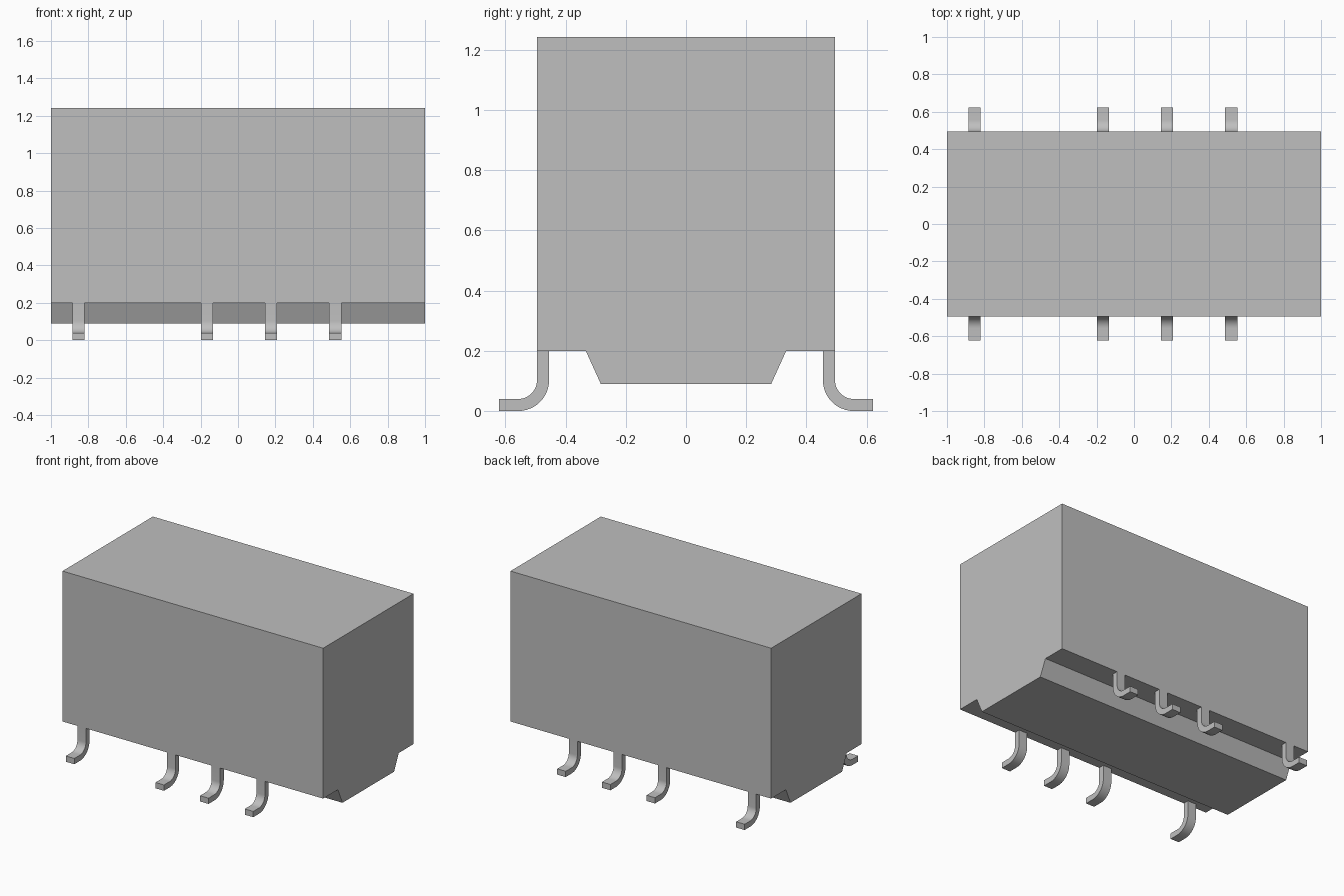
import bpy
import bmesh
import math

cube = bpy.data.objects.get("Cube")
if cube:
    bpy.data.objects.remove(cube, do_unlink=True)

# One flat grey for the whole model
GREY = (0.52, 0.52, 0.52, 1)
grey = bpy.data.materials.new("light grey")
grey.use_nodes = True
grey.diffuse_color = GREY
grey.node_tree.nodes["Principled BSDF"].inputs["Base Color"].default_value = GREY


def extrude_profile(name, profile, x_mid, width):
    """Extrude a closed (y, z) profile along x."""
    bm = bmesh.new()
    face = bm.faces.new([bm.verts.new((x_mid - width / 2, y, z)) for y, z in profile])
    side = bmesh.ops.extrude_face_region(bm, geom=[face])["geom"]
    verts = [v for v in side if isinstance(v, bmesh.types.BMVert)]
    bmesh.ops.translate(bm, verts=verts, vec=(width, 0, 0))
    bmesh.ops.recalc_face_normals(bm, faces=bm.faces)
    mesh = bpy.data.meshes.new(name)
    bm.to_mesh(mesh)
    bm.free()
    mesh.materials.append(grey)
    obj = bpy.data.objects.new(name, mesh)
    bpy.context.collection.objects.link(obj)
    return obj


# Housing with a tapered raised base underneath
half = [(0.283, 0.09), (0.333, 0.2), (0.495, 0.2), (0.495, 1.243)]
extrude_profile("housing", half + [(-y, z) for y, z in reversed(half)], 0, 2)

# Gull-wing pin: straight shank, quarter bend, flat foot
THICK, R_IN, BEND_Y, TOE_Y, STEPS = 0.04, 0.063, 0.558, 0.622, 12
R_OUT = R_IN + THICK


def bend(radius):
    angles = [math.pi + math.pi / 2 * i / STEPS for i in range(STEPS + 1)]
    return [(BEND_Y + radius * math.cos(a), R_OUT + radius * math.sin(a)) for a in angles]


outer = [(BEND_Y - R_OUT, 0.2)] + bend(R_OUT) + [(TOE_Y, 0)]
inner = [(BEND_Y - R_IN, 0.2)] + bend(R_IN) + [(TOE_Y, THICK)]
pin_profile = outer + inner[::-1]

pins = []
for side, sign in (("front", -1), ("back", 1)):
    for i, x in enumerate((-0.853, -0.165, 0.177, 0.52)):
        profile = [(sign * y, z) for y, z in pin_profile]
        pins.append(extrude_profile(f"{side}_pin_{i + 1}", profile, x, 0.065))

# Smooth the bends, keep the edges crisp
bpy.ops.object.select_all(action="DESELECT")
for pin in pins:
    pin.select_set(True)
bpy.context.view_layer.objects.active = pins[0]
bpy.ops.object.shade_smooth_by_angle(angle=math.radians(30))
